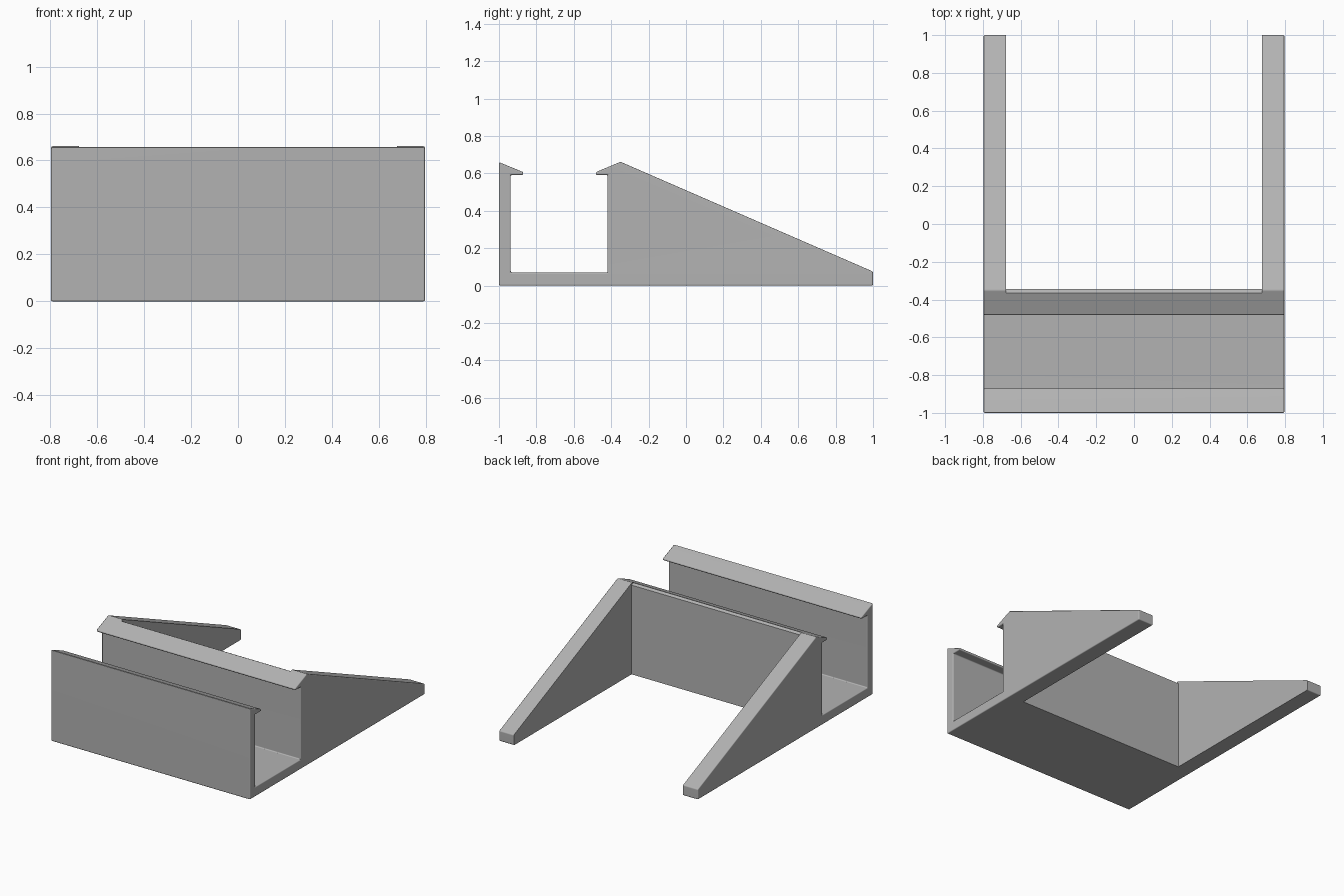
import bpy, bmesh, math

if "Cube" in bpy.data.objects:
    bpy.data.objects.remove(bpy.data.objects["Cube"])

HALF_W = 0.796      # half width of the whole stand
BRACE_IN = 0.677    # inner side of the triangular braces

grey = bpy.data.materials.new("mid grey")
grey.diffuse_color = (0.45, 0.45, 0.45, 1)
grey.use_nodes = True
grey.node_tree.nodes["Principled BSDF"].inputs["Base Color"].default_value = grey.diffuse_color


def extrude_profile(name, points, half_width):
    """Extrude a (y, z) outline symmetrically along x."""
    bm = bmesh.new()
    face = bm.faces.new([bm.verts.new((-half_width, y, z)) for y, z in points])
    side = bmesh.ops.extrude_face_region(bm, geom=[face])["geom"]
    verts = [g for g in side if isinstance(g, bmesh.types.BMVert)]
    bmesh.ops.translate(bm, verts=verts, vec=(2 * half_width, 0, 0))
    # extruding keeps only the far cap, so close the near one
    if not any(all(abs(v.co.x + half_width) < 1e-6 for v in f.verts) for f in bm.faces):
        bmesh.ops.holes_fill(bm, edges=[e for e in bm.edges if e.is_boundary], sides=0)
    bmesh.ops.recalc_face_normals(bm, faces=bm.faces)
    mesh = bpy.data.meshes.new(name)
    bm.to_mesh(mesh)
    bm.free()
    mesh.materials.append(grey)
    obj = bpy.data.objects.new(name, mesh)
    bpy.context.collection.objects.link(obj)
    return obj


# Side outline: hooked front wall, tray floor, hooked rear wall, sloping brace
outline = [
    (-1.0, 0.0), (1.0, 0.0), (1.0, 0.075),
    (-0.35, 0.662), (-0.482, 0.607), (-0.482, 0.592), (-0.42, 0.592),
    (-0.42, 0.07), (-0.937, 0.07),
    (-0.937, 0.592), (-0.87, 0.592), (-0.87, 0.607), (-1.0, 0.66),
]
stand = extrude_profile("clip_stand", outline, HALF_W)

# Opening between the two braces, with a chamfer along the rear wall's ridge
gap_outline = [(-0.345, -0.2), (1.2, -0.2), (1.2, 1.0), (-0.365, 1.0),
               (-0.365, 0.655), (-0.345, 0.645)]
cutter = extrude_profile("brace_gap_cutter", gap_outline, BRACE_IN)
cutter.hide_render = True

# Softly rounded outer edges
soft = stand.modifiers.new("soft_edges", "BEVEL")
soft.width = 0.007
soft.segments = 3
soft.limit_method = "ANGLE"
soft.angle_limit = math.radians(30)

gap = stand.modifiers.new("brace_gap", "BOOLEAN")
gap.operation = "DIFFERENCE"
gap.solver = "EXACT"
gap.object = cutter

bpy.context.view_layer.objects.active = stand
stand.select_set(True)
cutter.select_set(False)
for mod in ("soft_edges", "brace_gap"):
    bpy.ops.object.modifier_apply(modifier=mod)
bpy.data.objects.remove(cutter)

# Keep the broad faces flat and blend only the rounded edges
bpy.ops.object.shade_smooth_by_angle(angle=math.radians(35))
flat = stand.modifiers.new("flat_faces", "WEIGHTED_NORMAL")
flat.keep_sharp = True
bpy.ops.object.modifier_apply(modifier="flat_faces")
